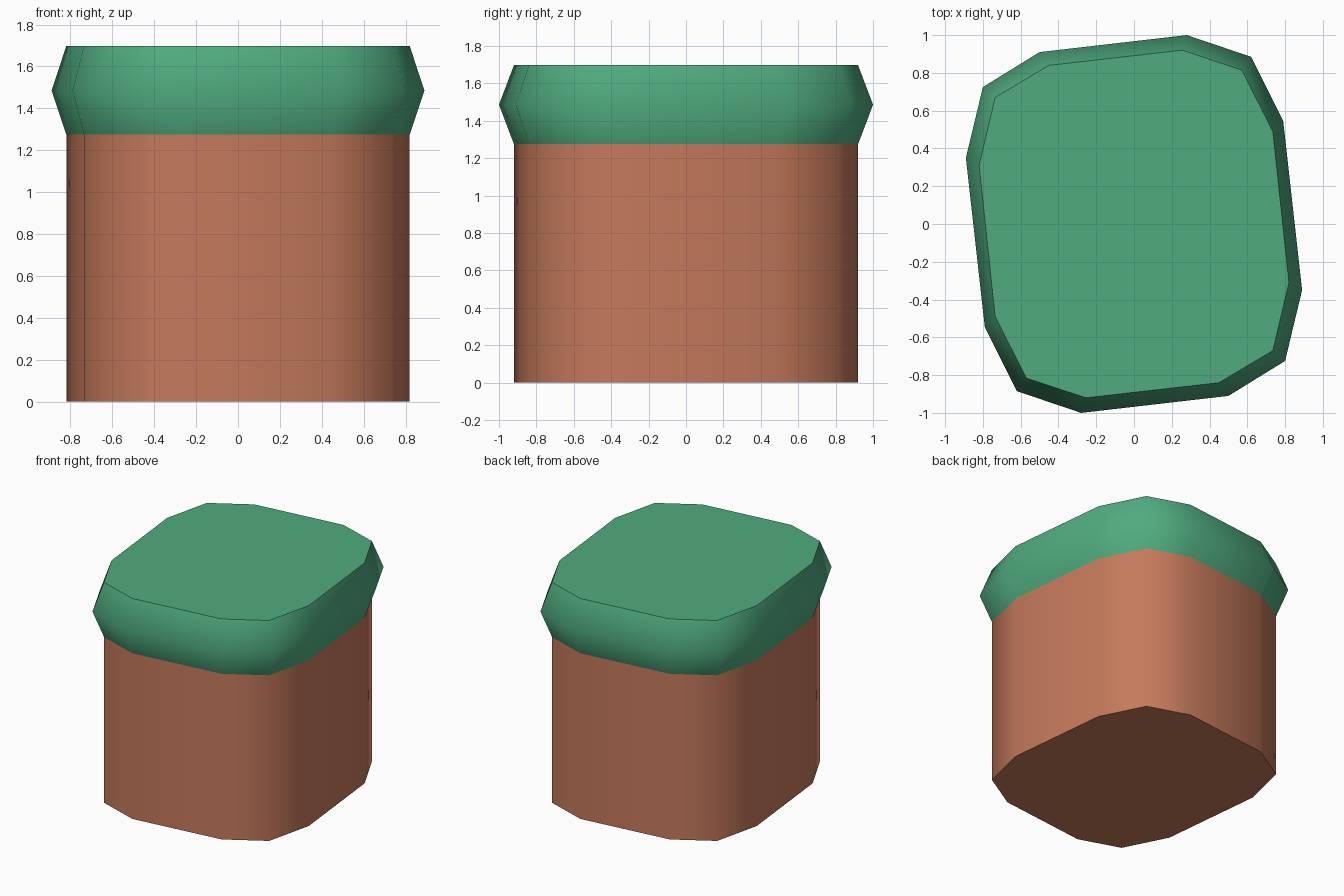
import bpy, bmesh, math

if "Cube" in bpy.data.objects:
    bpy.data.objects.remove(bpy.data.objects["Cube"])

# Half of the rounded outline (the other half is the same points turned 180 degrees)
WIDE = [(0.28, 1.0), (0.62, 0.885), (0.79, 0.545), (0.89, -0.35), (0.80, -0.725), (0.50, -0.91)]
SLIM = [(0.255, 0.92), (0.57, 0.815), (0.735, 0.49), (0.82, -0.31), (0.735, -0.67), (0.45, -0.84)]


def material(name, colour):
    mat = bpy.data.materials.new(name)
    mat.diffuse_color = (*colour, 1.0)
    mat.use_nodes = True
    mat.node_tree.nodes["Principled BSDF"].inputs["Base Color"].default_value = mat.diffuse_color
    return mat


def stack(name, rings, mat, cap_bottom=False, cap_top=False):
    """Join outlines placed at several heights into one smooth-sided part."""
    bm = bmesh.new()
    loops = []
    for half, z in rings:
        outline = half + [(-x, -y) for x, y in half]
        loops.append([bm.verts.new((x, y, z)) for x, y in outline])
    n = len(loops[0])
    for low, high in zip(loops, loops[1:]):
        for i in range(n):
            j = (i + 1) % n
            bm.faces.new((low[i], high[i], high[j], low[j]))
    if cap_bottom:
        bm.faces.new(loops[0])
    if cap_top:
        bm.faces.new(loops[-1][::-1])
    mesh = bpy.data.meshes.new(name)
    bm.to_mesh(mesh)
    bm.free()
    mesh.materials.append(mat)
    obj = bpy.data.objects.new(name, mesh)
    bpy.context.collection.objects.link(obj)
    bpy.ops.object.select_all(action='DESELECT')
    obj.select_set(True)
    bpy.context.view_layer.objects.active = obj
    bpy.ops.object.shade_smooth_by_angle(angle=math.radians(60))
    return obj


terracotta = material("terracotta", (0.56, 0.195, 0.107))
green = material("leaf green", (0.08, 0.41, 0.21))

# Straight-walled body
stack("body", [(SLIM, 0.0), (SLIM, 1.275)], terracotta, cap_bottom=True)
# Bulging cap with a flat top
stack("cap", [(SLIM, 1.275), (WIDE, 1.486), (SLIM, 1.697)], green, cap_top=True)
